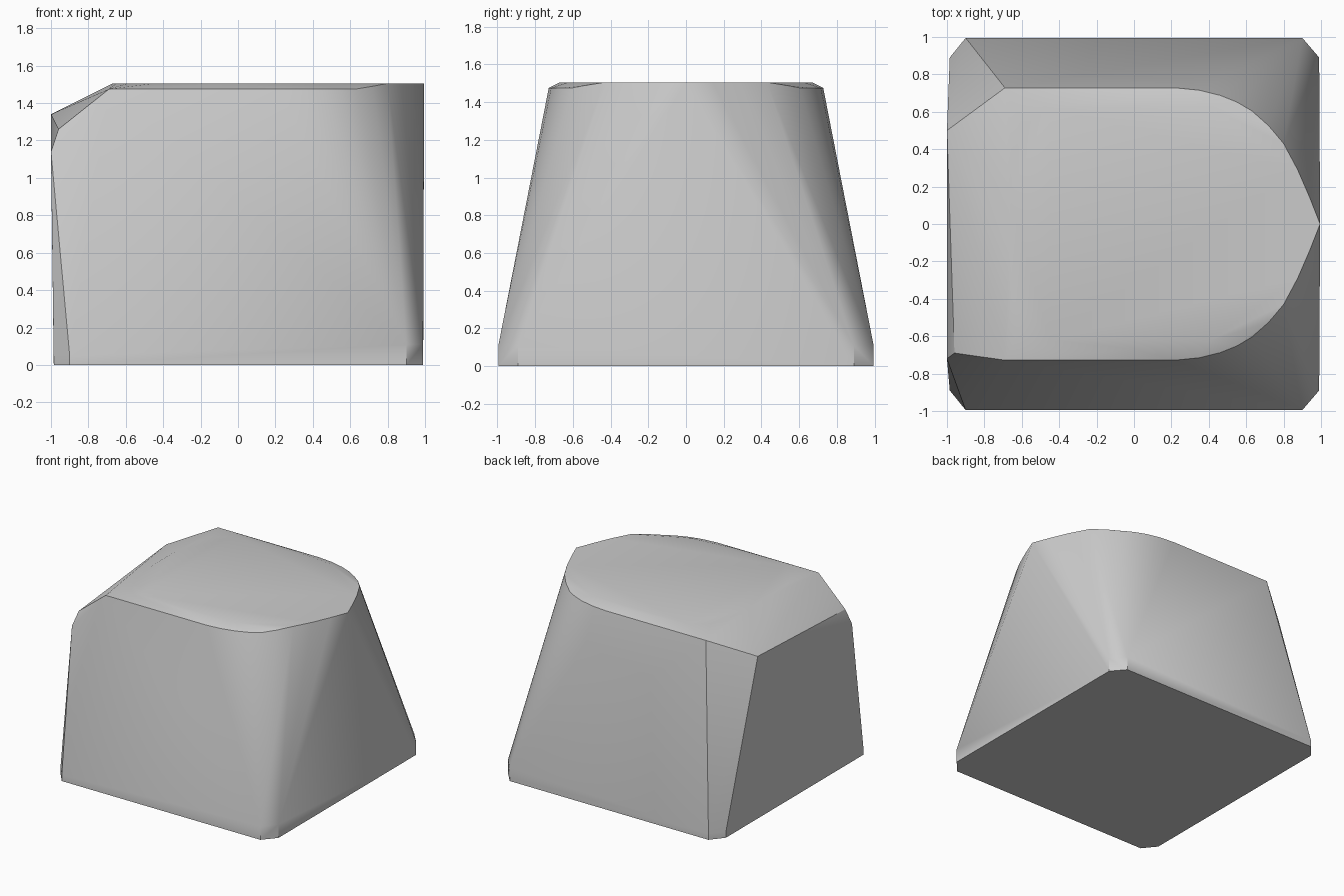
import bpy
import bmesh
import math

cube = bpy.data.objects.get("Cube")
if cube:
    bpy.data.objects.remove(cube)

grey = bpy.data.materials.new("grey")
grey.use_nodes = True
colour = (0.6, 0.6, 0.6, 1)
grey.diffuse_color = colour
grey.node_tree.nodes["Principled BSDF"].inputs["Base Color"].default_value = colour


def mirrored(points):
    """Repeat x, y, z points on both the front and the back half."""
    return [(x, s * y, z) for x, y, z in points for s in (-1, 1)]


# Square base with cut corners and a short upright rim
base = []
for x, side, rim in ((0.99, 1, 0.11), (-0.985, -1, 0.05)):
    for z in (0, rim):
        base += mirrored([(x, 0.89, z), (0.9 * side, 0.995, z)])

# Upper edge: straight along the sides, curving round to a point on the left
edge = mirrored([(-0.69, 0.728, 1.475), (0.22, 0.728, 1.475),
                 (0.35, 0.715, 1.475), (0.46, 0.688, 1.475),
                 (0.55, 0.652, 1.475), (0.63, 0.605, 1.475),
                 (0.72, 0.525, 1.49), (0.8, 0.43, 1.505),
                 (0.875, 0.29, 1.505), (0.94, 0.14, 1.505)])
edge.append((0.995, 0, 1.505))

# Flat top, slightly inside the edge
plateau = mirrored([(-0.67, 0.15, 1.505), (-0.65, 0.37, 1.505),
                    (-0.59, 0.52, 1.505), (-0.45, 0.62, 1.505),
                    (0, 0.67, 1.505), (0.4, 0.625, 1.505)])

# Uneven sloping corners on the right
corners = [(-1, 0.5, 1.34), (-0.96, -0.69, 1.26), (-1, -0.72, 1.14)]

# Body wrapped around the base, edge, top and corners
bm = bmesh.new()
for point in base + edge + plateau + corners:
    bm.verts.new(point)
hull = bmesh.ops.convex_hull(bm, input=bm.verts)
loose = {v for v in hull["geom_interior"] + hull["geom_unused"]
         if isinstance(v, bmesh.types.BMVert)}
bmesh.ops.delete(bm, geom=list(loose), context="VERTS")
bmesh.ops.dissolve_limit(bm, angle_limit=math.radians(0.5),
                         verts=bm.verts, edges=bm.edges)
bmesh.ops.recalc_face_normals(bm, faces=bm.faces)
mesh = bpy.data.meshes.new("body")
bm.to_mesh(mesh)
bm.free()
mesh.materials.append(grey)
body = bpy.data.objects.new("body", mesh)
bpy.context.collection.objects.link(body)
bpy.context.view_layer.objects.active = body
body.select_set(True)
bpy.ops.object.shade_smooth_by_angle(angle=math.radians(30))
